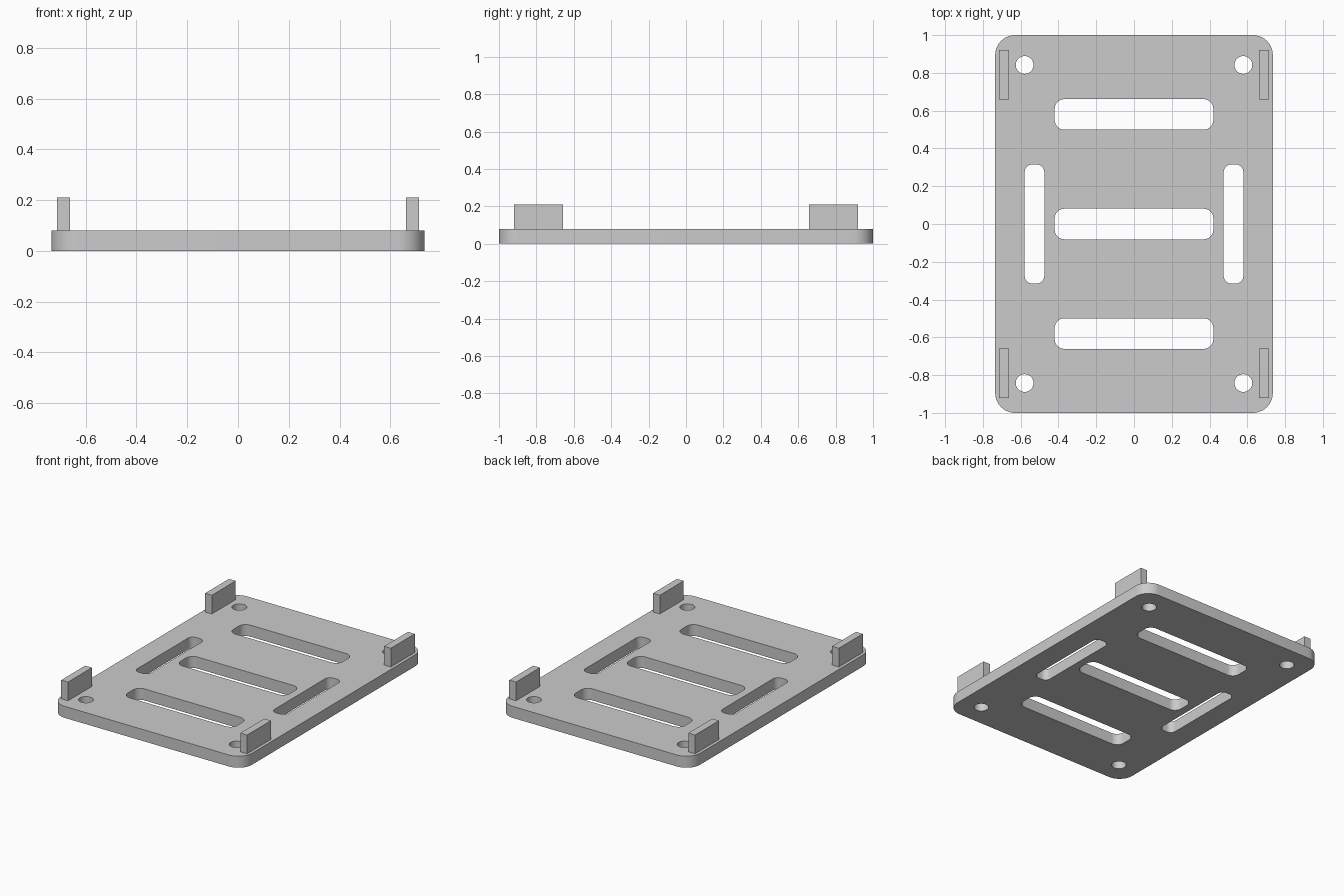
import bpy, bmesh, math

# Remove the default cube
cube = bpy.data.objects.get("Cube")
if cube:
    bpy.data.objects.remove(cube, do_unlink=True)

PLATE_X, PLATE_Y, PLATE_Z = 0.735, 1.0, 0.08
TAB_TOP = 0.21

grey = bpy.data.materials.new("plain grey")
grey.use_nodes = True
grey.diffuse_color = (0.6, 0.6, 0.6, 1)
grey.node_tree.nodes["Principled BSDF"].inputs["Base Color"].default_value = (0.6, 0.6, 0.6, 1)


def add_prism(bm, cx, cy, hx, hy, radius, z0, z1, steps=10):
    """Upright prism with a rounded rectangle outline."""
    verts = []
    for corner, (sx, sy) in enumerate([(1, 1), (-1, 1), (-1, -1), (1, -1)]):
        for i in range(steps + 1 if radius else 1):
            a = (corner + i / steps) * math.pi / 2
            # A full circle shares its end points between corners
            if i == steps and radius == hx == hy:
                continue
            verts.append(bm.verts.new((cx + sx * (hx - radius) + radius * math.cos(a),
                                       cy + sy * (hy - radius) + radius * math.sin(a), z0)))
    base = bm.faces.new(verts)
    top = bmesh.ops.extrude_face_region(bm, geom=[base])["geom"]
    bmesh.ops.translate(bm, vec=(0, 0, z1 - z0),
                        verts=[v for v in top if isinstance(v, bmesh.types.BMVert)])


def make_object(name, bm):
    bmesh.ops.recalc_face_normals(bm, faces=bm.faces)
    mesh = bpy.data.meshes.new(name)
    bm.to_mesh(mesh)
    bm.free()
    mesh.materials.append(grey)
    obj = bpy.data.objects.new(name, mesh)
    bpy.context.collection.objects.link(obj)
    return obj


# Base plate with rounded corners
bm = bmesh.new()
add_prism(bm, 0, 0, PLATE_X, PLATE_Y, 0.105, 0, PLATE_Z)
plate = make_object("base_plate", bm)

# Cutter: three cross slots, two side slots, four screw holes
bm = bmesh.new()
low, high = -0.1, PLATE_Z + 0.1
for y in (-0.58, 0, 0.58):
    add_prism(bm, 0, y, 0.42, 0.081, 0.052, low, high)
for sx in (-1, 1):
    add_prism(bm, sx * 0.527, 0, 0.052, 0.315, 0.04, low, high)
    for sy in (-1, 1):
        add_prism(bm, sx * 0.579, sy * 0.842, 0.047, 0.047, 0.047, low, high)
cutter = make_object("slot_cutter", bm)
cutter.hide_render = True

cut = plate.modifiers.new("slots", 'BOOLEAN')
cut.operation = 'DIFFERENCE'
cut.solver = 'EXACT'
cut.object = cutter
bpy.ops.object.select_all(action='DESELECT')
bpy.context.view_layer.objects.active = plate
plate.select_set(True)
bpy.ops.object.modifier_apply(modifier=cut.name)
bpy.data.objects.remove(cutter, do_unlink=True)
bpy.ops.object.shade_smooth_by_angle(angle=math.radians(30))

# Upright corner tabs
for sx, side in ((1, "left"), (-1, "right")):
    for sy, end in ((-1, "front"), (1, "back")):
        bm = bmesh.new()
        add_prism(bm, sx * 0.688, sy * 0.789, 0.026, 0.131, 0, PLATE_Z, TAB_TOP)
        make_object(f"{end}_{side}_tab", bm)
